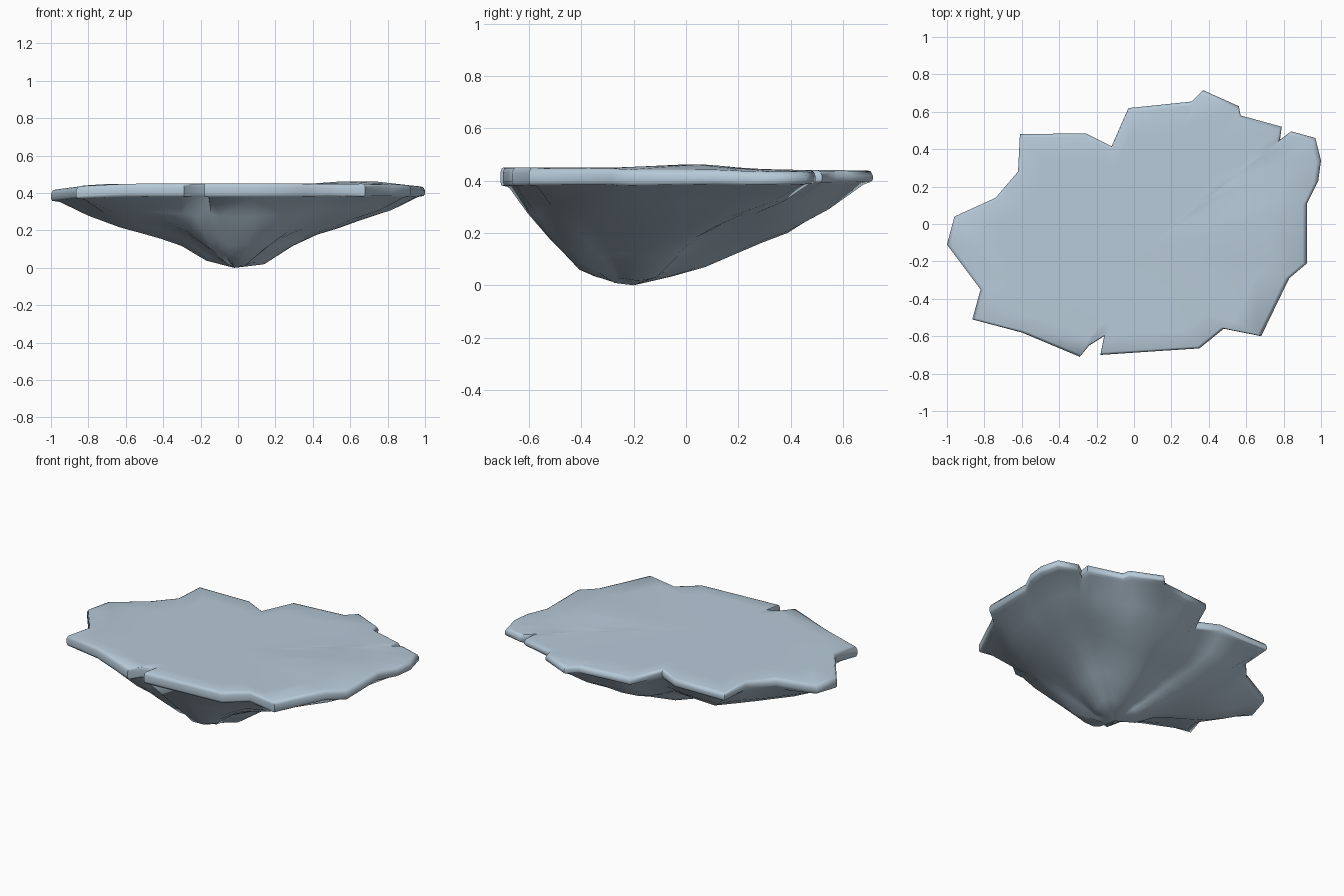
import bpy, bmesh, math, random

if "Cube" in bpy.data.objects:
    bpy.data.objects.remove(bpy.data.objects["Cube"])
random.seed(4)

# Plan outline of the rock slab, counter-clockwise
OUT = [(-.865,-.51),(-.60,-.58),(-.29,-.71),(-.24,-.65),(-.16,-.60),(-.18,-.70),
       (.09,-.682),(.35,-.665),(.48,-.56),(.68,-.60),(.83,-.29),(.925,-.21),(.925,.11),
       (.985,.23),(1,.34),(.97,.46),(.84,.495),(.78,.45),(.79,.52),(.57,.58),
       (.56,.63),(.37,.715),(.31,.655),(.14,.637),(-.03,.62),(-.12,.415),(-.26,.485),
       (-.61,.48),(-.62,.28),(-.74,.14),(-.96,.04),(-1,-.11),(-.82,-.35)]
CX, CY = -.02, -.2          # foot of the rock
N = len(OUT)

# Relaxed outline that the lower rings follow, so notches fade downwards
SOFT = OUT
for _ in range(3):
    SOFT = [tuple((SOFT[i - 1][a] + 2 * SOFT[i][a] + SOFT[(i + 1) % N][a]) / 4
                  for a in (0, 1)) for i in range(N)]
rad = [math.hypot(x - CX, y - CY) for x, y in OUT]
soft = [math.hypot(x - CX, y - CY) for x, y in SOFT]

# Underside heights along a spoke, for the four directions
T = [.17, .32, .45, .57, .69, .85, .97]
FRONT = [.01, .025, .05, .11, .17, .27, .38]
RIGHT = [.02, .12, .18, .215, .26, .31, .38]
BACK = [.03, .055, .10, .145, .185, .28, .385]
LEFT = [.04, .12, .16, .19, .22, .28, .37]

# Broad gullies and buttresses: (angle in degrees, half width, height change)
FOLDS = [(210, 22, .07), (40, 20, .04), (253, 10, .05), (103, 13, .09),
         (300, 14, -.02), (335, 14, .025), (130, 12, -.01)]

def under_z(i, k):
    x, y = SOFT[i]
    c, s = (x - CX) / soft[i], (y - CY) / soft[i]
    side = RIGHT if c > 0 else LEFT
    end = BACK if s > 0 else FRONT
    z = side[k] * c * c + end[k] * s * s
    w = math.sin(math.pi * T[k])
    ang = math.degrees(math.atan2(s, c)) % 360
    for a, width, h in FOLDS:
        d = (ang - a + 180) % 360 - 180
        z += h * w * math.exp(-(d / width) ** 2)
    return min(.385, max(.006, z + jitter[i] * w))

jitter = [random.uniform(-.012, .012) for _ in OUT]

def top_z(x, y):
    z = .445 - .008 * y
    z -= .03 * max(0, (-x - .75) / .25) + .008 * max(0, (x - .75) / .25)
    return z + .022 * math.exp(-((x - .65) ** 2 + y * y) / .04)

def thick(i):
    return .056 - .018 * OUT[i][1]

def spoke(i, t, blend=1):
    x = OUT[i][0] * blend + SOFT[i][0] * (1 - blend)
    y = OUT[i][1] * blend + SOFT[i][1] * (1 - blend)
    return CX + (x - CX) * t, CY + (y - CY) * t

bm = bmesh.new()
rings = []

def ring(t, zf, blend=1):
    rings.append([bm.verts.new((*spoke(i, t, blend), zf(i))) for i in range(N)])

# Rock underside, then the slab rim with its softened edge, then the top
for k, t in enumerate(T):
    ring(t, lambda i: min(under_z(i, k), top_z(*OUT[i]) - thick(i) - .005), t ** 6)
ring(.993, lambda i: top_z(*OUT[i]) - thick(i))
ring(1, lambda i: top_z(*OUT[i]) - thick(i) * .8)
ring(1, lambda i: top_z(*OUT[i]) - .02)
ring(.99, lambda i: top_z(*OUT[i]) - .003)
for t in (.975, .8, .6, .4, .2):
    ring(t, lambda i: top_z(*spoke(i, t)))

for a, b in zip(rings, rings[1:]):
    for i in range(N):
        j = (i + 1) % N
        bm.faces.new((a[i], a[j], b[j], b[i]))
foot = bm.verts.new((CX, CY, 0))
crown = bm.verts.new((CX, CY, top_z(CX, CY)))
for i in range(N):
    j = (i + 1) % N
    bm.faces.new((foot, rings[0][j], rings[0][i]))
    bm.faces.new((crown, rings[-1][i], rings[-1][j]))
bmesh.ops.recalc_face_normals(bm, faces=bm.faces)

mesh = bpy.data.meshes.new("rock_platform")
bm.to_mesh(mesh)
bm.free()
rock = bpy.data.objects.new("rock_platform", mesh)
bpy.context.collection.objects.link(rock)

# Pale blue-grey stone
mat = bpy.data.materials.new("blue_grey_stone")
mat.diffuse_color = (.47, .59, .69, 1)
mat.use_nodes = True
mat.node_tree.nodes["Principled BSDF"].inputs["Base Color"].default_value = mat.diffuse_color
mesh.materials.append(mat)

bpy.context.view_layer.objects.active = rock
rock.select_set(True)
bpy.ops.object.shade_smooth_by_angle(angle=math.radians(60))
